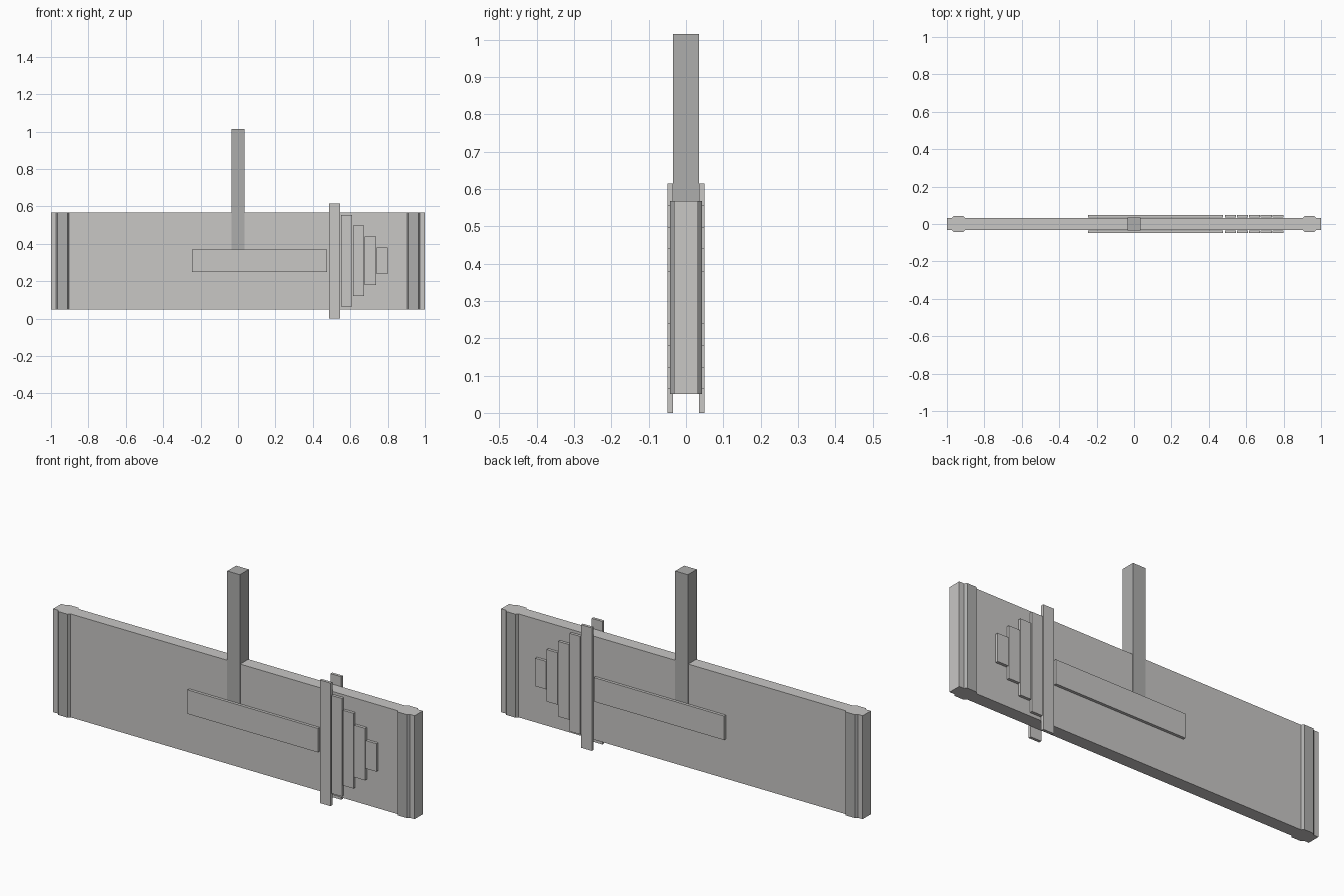
import bpy, bmesh

if "Cube" in bpy.data.objects:
    bpy.data.objects.remove(bpy.data.objects["Cube"])


def material(name, rgb):
    m = bpy.data.materials.new(name)
    m.diffuse_color = (*rgb, 1)
    m.use_nodes = True
    m.node_tree.nodes["Principled BSDF"].inputs["Base Color"].default_value = m.diffuse_color
    return m


light = material("light grey", (0.58, 0.57, 0.56))
dark = material("dark grey", (0.42, 0.42, 0.415))


def finish(bm, name, mats):
    bmesh.ops.recalc_face_normals(bm, faces=bm.faces)
    if len(mats) > 1:  # upright sides take the second colour, ends the first
        for f in bm.faces:
            f.material_index = 0 if abs(f.normal.z) > 0.5 else 1
    me = bpy.data.meshes.new(name)
    bm.to_mesh(me)
    bm.free()
    for m in mats:
        me.materials.append(m)
    ob = bpy.data.objects.new(name, me)
    bpy.context.collection.objects.link(ob)
    return ob


def prism(name, outline, z0, z1, *mats):
    """Extrude an (x, y) outline upward from z0 to z1."""
    bm = bmesh.new()
    base = bm.faces.new([bm.verts.new((x, y, z0)) for x, y in outline])
    top = bmesh.ops.extrude_face_region(bm, geom=[base])["geom"]
    verts = [g for g in top if isinstance(g, bmesh.types.BMVert)]
    bmesh.ops.translate(bm, verts=verts, vec=(0, 0, z1 - z0))
    return finish(bm, name, mats)


def box(name, x0, x1, y0, y1, z0, z1, mat):
    return prism(name, [(x0, y0), (x1, y0), (x1, y1), (x0, y1)], z0, z1, mat)


# Sign board and the post it hangs from
box("sign_board", -1, 1, -0.032, 0.032, 0.05, 0.567, light)
box("post", -0.035, 0.035, -0.035, 0.035, 0.30, 1.015, dark)

# Raised strips with sloped edges near both ends, on both faces
for sx, end in ((-1, "left"), (1, "right")):
    for sy, side in ((-1, "front"), (1, "back")):
        outline = [(0.902, 0.03), (0.912, 0.043), (0.964, 0.043), (0.976, 0.03)]
        prism(f"{end}_{side}_strip", [(sx * x, sy * y) for x, y in outline],
              0.05, 0.567, light, dark)

# Arrow on both faces: a shaft and five shrinking upright bars
bars = [(0.487, 0.546, 0.0, 0.615), (0.551, 0.609, 0.065, 0.555),
        (0.614, 0.673, 0.122, 0.498), (0.677, 0.737, 0.18, 0.44),
        (0.741, 0.80, 0.24, 0.38)]
for sy, side in ((-1, "front"), (1, "back")):
    y0, y1 = sorted((sy * 0.035, sy * 0.049))
    box(f"{side}_arrow_shaft", -0.245, 0.476, y0, y1, 0.25, 0.37, light)
    for i, (x0, x1, z0, z1) in enumerate(bars):
        box(f"{side}_arrow_bar_{i + 1}", x0, x1, y0, y1, z0, z1, light)
